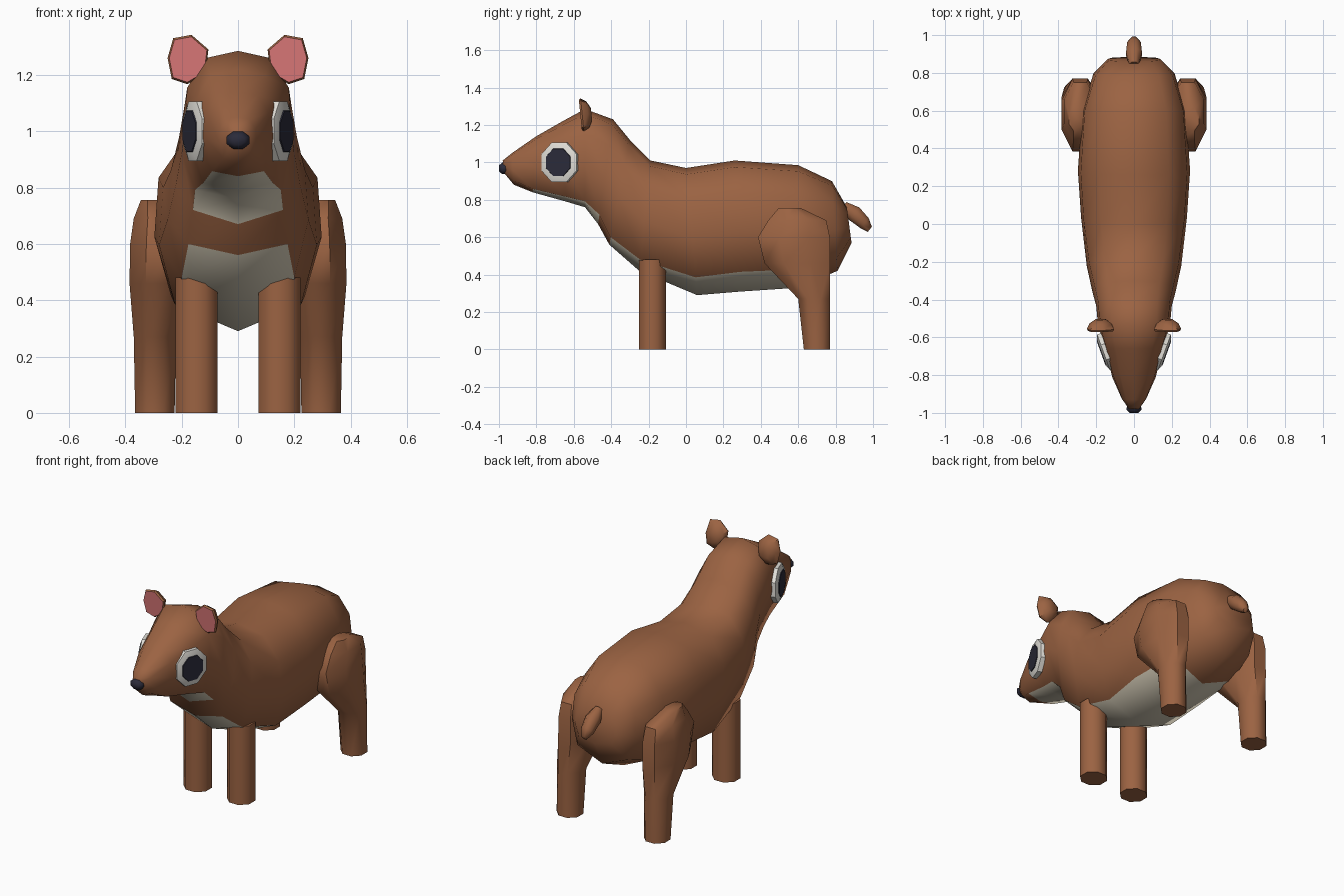
import bpy, bmesh, math
from mathutils import Vector, Matrix

cube = bpy.data.objects.get("Cube")
if cube:
    bpy.data.objects.remove(cube, do_unlink=True)


def material(name, rgb):
    m = bpy.data.materials.new(name)
    m.use_nodes = True
    m.diffuse_color = (*rgb, 1)
    bsdf = next(n for n in m.node_tree.nodes if n.type == 'BSDF_PRINCIPLED')
    bsdf.inputs["Base Color"].default_value = (*rgb, 1)
    bsdf.inputs["Roughness"].default_value = 0.8
    return m


BROWN = material("brown_fur", (0.33, 0.125, 0.055))
CREAM = material("cream_belly", (0.66, 0.60, 0.47))
WHITE = material("eye_white", (0.75, 0.73, 0.68))
PINK = material("inner_ear_pink", (0.75, 0.20, 0.20))
DARK = material("dark_navy", (0.024, 0.024, 0.042))


def loft(name, rings, mats, paint=None, angle=50):
    """Skin a list of equal-length point rings and cap both ends.
    paint(ring, side) gives the material index; caps use side -1."""
    bm = bmesh.new()
    loops = [[bm.verts.new(p) for p in ring] for ring in rings]
    n = len(loops[0])

    def face(verts, ring, side):
        f = bm.faces.new(verts)
        f.material_index = paint(ring, side) if paint else 0

    for r in range(len(loops) - 1):
        for s in range(n):
            t = (s + 1) % n
            face((loops[r][s], loops[r][t], loops[r + 1][t], loops[r + 1][s]), r, s)
    face(loops[0], -1, -1)
    face(loops[-1], len(loops) - 1, -1)
    bmesh.ops.recalc_face_normals(bm, faces=bm.faces)
    mesh = bpy.data.meshes.new(name)
    bm.to_mesh(mesh)
    bm.free()
    for m in mats:
        mesh.materials.append(m)
    ob = bpy.data.objects.new(name, mesh)
    bpy.context.collection.objects.link(ob)
    bpy.ops.object.select_all(action='DESELECT')
    ob.select_set(True)
    bpy.context.view_layer.objects.active = ob
    bpy.ops.object.shade_smooth_by_angle(angle=math.radians(angle))
    return ob


def oval(center, u, v, n=8):
    """Flat-sided n-gon spanned by half-extent vectors u and v."""
    k = 1 / math.cos(math.pi / n)
    angles = [(i + 0.5) * math.tau / n for i in range(n)]
    return [Vector(center) + k * (math.cos(a) * Vector(u) + math.sin(a) * Vector(v))
            for a in angles]


# Body: each section is top y, top z, bottom y, bottom z, half width, belly edge
SECTIONS = [
    (-.98, 1.01, -.97, .94, .03, .86),
    (-.93, 1.05, -.92, .88, .065, .86),
    (-.80, 1.14, -.82, .84, .115, .94),
    (-.66, 1.22, -.64, .79, .155, .94),
    (-.54, 1.285, -.54, .76, .19, .94),
    (-.39, 1.23, -.47, .67, .20, .91),
    (-.30, 1.12, -.41, .56, .22, .93),
    (-.19, 1.01, -.25, .42, .25, .90),
    (.00, .97, .06, .29, .28, .86),
    (.26, 1.01, .30, .31, .297, .85),
    (.60, .985, .60, .33, .275, .85),
    (.78, .90, .81, .42, .215, .86),
    (.86, .76, .885, .57, .14, .86),
]


def body_ring(ty, tz, by, bz, w, belly):
    half = [(0, 0), (.62, .05), (.95, .25), (1, .55), (.8, belly), (0, 1)]
    outline = half + [(-x, t) for x, t in half[-2:0:-1]]
    return [Vector((x * w, ty + (by - ty) * t, tz + (bz - tz) * t)) for x, t in outline]


def body_paint(ring, side):
    # the two underside strips are cream below the jaw and below the belly
    return int(side in (4, 5) and (2 <= ring < 5 or 6 <= ring < 10))


loft("body", [body_ring(*s) for s in SECTIONS], [BROWN, CREAM], body_paint, 70)

# Nose
loft("nose", [oval((0, y, .968), (rx, 0, 0), (0, 0, rz))
              for y, rx, rz in [(-.955, .035, .026), (-.982, .041, .031), (-1, .022, .016)]],
     [DARK], angle=60)

# Tail
axis_up = Vector((0, .6, .75))
loft("tail", [oval((0, y, z), (rx, 0, 0), axis_up * r)
              for y, z, rx, r in [(.84, .765, .025, .03), (.90, .725, .042, .045),
                                  (.955, .675, .036, .036), (.983, .642, .015, .018)]],
     [BROWN], angle=60)

# Hind leg rings: height, y centre, y half, x centre, x half
HIND = [(0, .70, .07, .295, .07), (.27, .685, .085, .295, .075),
        (.46, .595, .175, .285, .10), (.60, .577, .192, .285, .098),
        (.69, .595, .155, .285, .085), (.755, .555, .06, .305, .04)]

# Outer ear outline around its centre
EAR = [(-.07, .035), (-.01, .087), (.055, .075), (.075, .005),
       (.06, -.07), (.005, -.088), (-.06, -.05)]

for side, label in ((1, "left"), (-1, "right")):
    # Front leg
    loft(f"{label}_front_leg",
         [oval((side * .147, -.18, z), (.075, 0, 0), (0, .072, 0)) for z in (0, .48)],
         [BROWN])

    # Hind leg
    loft(f"{label}_hind_leg",
         [oval((side * xc, yc, z), (xr, 0, 0), (0, yr, 0)) for z, yc, yr, xc, xr in HIND],
         [BROWN], angle=50)

    # Ear: domed back, rim, and pink front
    def ear_ring(y, scale):
        return [(side * (.175 + x * scale), y - .1 * z * scale, 1.255 + z * scale)
                for x, z in EAR]
    loft(f"{label}_ear",
         [ear_ring(y, s) for y, s in [(-.505, .4), (-.525, .8), (-.555, 1), (-.565, .92)]],
         [BROWN, PINK], lambda r, s: int(r == 3 and s == -1), 45)

    # Eye: shallow white dome with a dark pupil plate on it
    normal = Vector((side * .94, -.34, 0))
    along = Vector((side * .34, .94, 0))
    center = Vector((side * .163, -.68, 1.0))

    def eye_ring(offset, r):
        return oval(center + normal * offset, along * r, (0, 0, r * 1.06))
    loft(f"{label}_eye_white",
         [eye_ring(-.03, .10), eye_ring(-.002, .10), eye_ring(.008, .075)], [WHITE], angle=40)
    loft(f"{label}_pupil", [eye_ring(.005, .071), eye_ring(.012, .068)], [DARK], angle=30)
